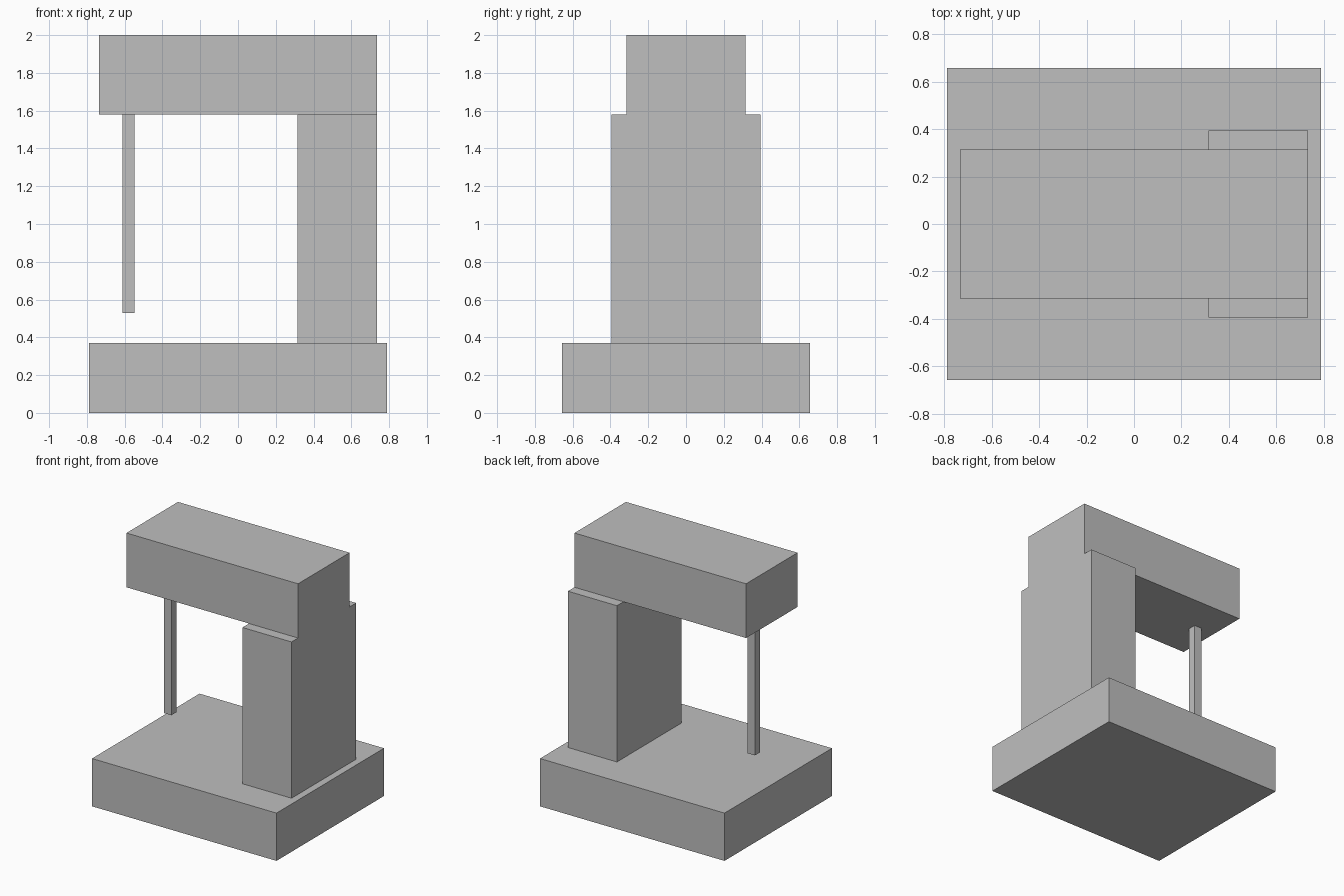
import bpy

if "Cube" in bpy.data.objects:
    bpy.data.objects.remove(bpy.data.objects["Cube"], do_unlink=True)

# Single grey finish
grey = bpy.data.materials.new("plain_grey")
grey.use_nodes = True
colour = (0.52, 0.52, 0.52, 1)
grey.diffuse_color = colour
grey.node_tree.nodes["Principled BSDF"].inputs["Base Color"].default_value = colour


def block(name, x_range, depth, z_range):
    """Box centred on y = 0, spanning the given x and z ranges."""
    (x0, x1), (z0, z1) = x_range, z_range
    bpy.ops.mesh.primitive_cube_add(size=1, location=((x0 + x1) / 2, 0, (z0 + z1) / 2))
    part = bpy.context.object
    part.name = name
    part.scale = (x1 - x0, depth, z1 - z0)
    bpy.ops.object.transform_apply(location=False, rotation=False, scale=True)
    part.data.materials.append(grey)
    return part


base_top, arm_bottom = 0.37, 1.58

block("base", (-0.79, 0.79), 1.315, (0, base_top))
block("column", (0.315, 0.735), 0.79, (base_top, arm_bottom))
block("overhead_arm", (-0.735, 0.735), 0.63, (arm_bottom, 2))
block("hanging_rod", (-0.612, -0.549), 0.063, (0.53, arm_bottom))
